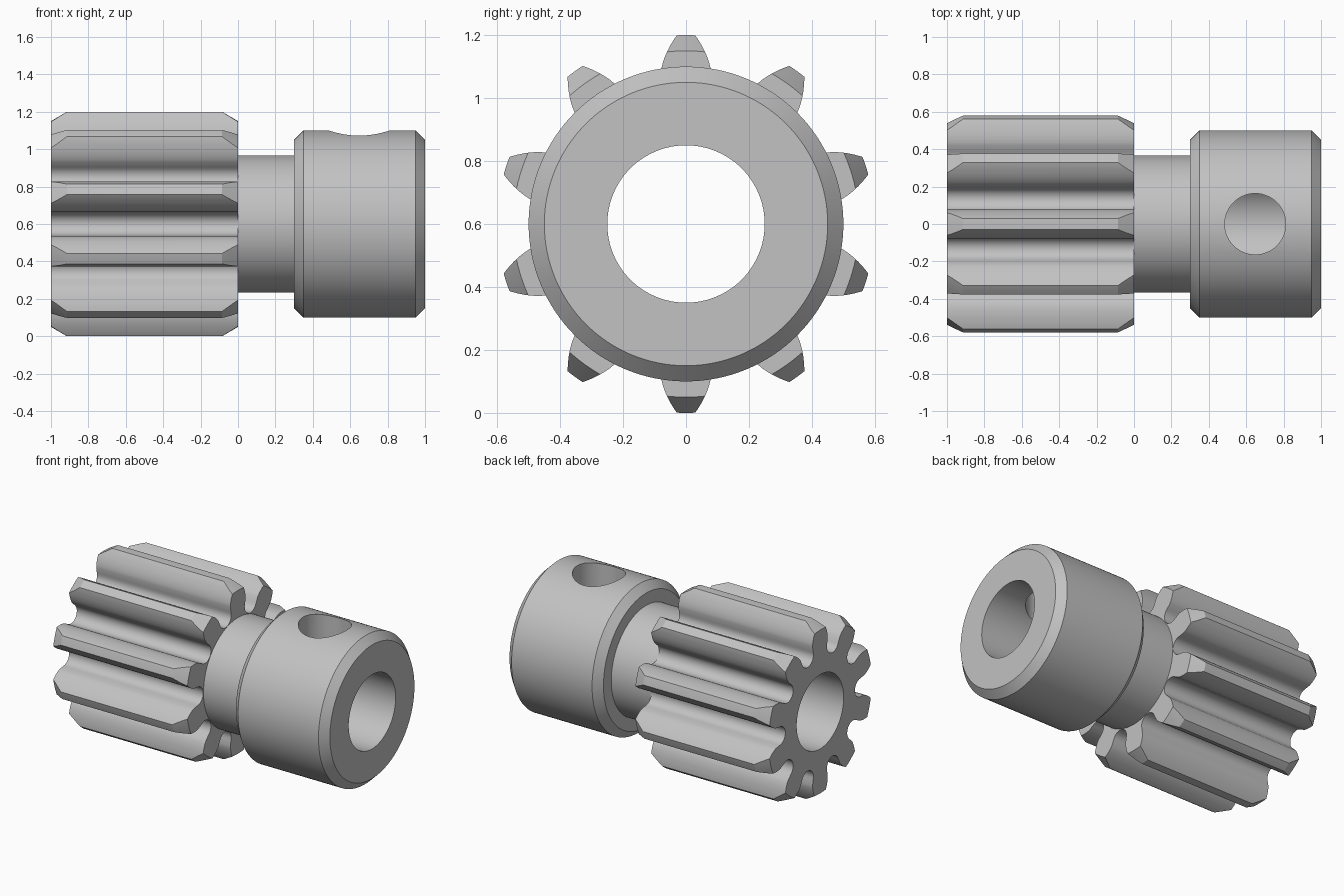
import bpy, bmesh
from math import sin, cos, tan, acos, pi, radians
from mathutils import Matrix

cube = bpy.data.objects.get("Cube")
if cube:
    bpy.data.objects.remove(cube, do_unlink=True)

AXIS_Z = 0.6       # height of the shaft axis
TEETH = 10
PITCH_R = 0.5
BASE_R = PITCH_R * cos(radians(20))

steel = bpy.data.materials.new("light_grey_steel")
steel.use_nodes = True
GREY = (0.54, 0.54, 0.54, 1)
steel.diffuse_color = GREY
steel.node_tree.nodes["Principled BSDF"].inputs["Base Color"].default_value = GREY


def loft(name, rings):
    """Closed solid through equal-length rings of points, capped at both ends."""
    bm = bmesh.new()
    loops = [[bm.verts.new(p) for p in ring] for ring in rings]
    for a, b in zip(loops, loops[1:]):
        for i in range(len(a)):
            j = (i + 1) % len(a)
            bm.faces.new((a[i], a[j], b[j], b[i]))
    bm.faces.new(loops[0])
    bm.faces.new(loops[-1])
    bmesh.ops.recalc_face_normals(bm, faces=bm.faces)
    mesh = bpy.data.meshes.new(name)
    bm.to_mesh(mesh)
    bm.free()
    mesh.materials.append(steel)
    obj = bpy.data.objects.new(name, mesh)
    bpy.context.collection.objects.link(obj)
    return obj


def turned(name, profile, segments=96):
    """Solid of revolution about the shaft axis from (x, radius) points."""
    turn = [2 * pi * i / segments for i in range(segments)]
    return loft(name, [[(x, r * cos(t), AXIS_Z + r * sin(t)) for t in turn]
                       for x, r in profile])


def cut(obj, tool, operation):
    mod = obj.modifiers.new(operation.title(), 'BOOLEAN')
    mod.operation, mod.object, mod.solver = operation, tool, 'EXACT'
    bpy.context.view_layer.objects.active = obj
    bpy.ops.object.modifier_apply(modifier=mod.name)


def half_angle(r):
    """Half the angular thickness of an involute tooth at radius r."""
    a, p = acos(BASE_R / r), radians(20)
    return pi / (2 * TEETH) + (tan(p) - p) - (tan(a) - a)


# Tooth outline: two involute flanks, then a rounded gullet
outline = []
radii = [0.475 + 0.145 * i / 10 for i in range(11)]
GULLET_C, GULLET_R = 0.432, 0.062
for k in range(TEETH):
    mid = pi / 2 + 2 * pi * k / TEETH
    flank = [(r, mid - half_angle(r)) for r in radii]
    flank += [(r, mid + half_angle(r)) for r in reversed(radii)]
    outline += [(r * cos(t), r * sin(t)) for r, t in flank]
    g = mid + pi / TEETH
    for i in range(13):
        t = g - pi / 2 - pi * i / 12
        outline.append((GULLET_C * cos(g) + GULLET_R * cos(t),
                        GULLET_C * sin(g) + GULLET_R * sin(t)))

# Toothed section, trimmed to a chamfered barrel
gear = loft("toothed_gear", [[(x, y, AXIS_Z + z) for y, z in outline]
                             for x in (-1.1, 0.1)])
barrel = turned("gear_trim_cutter",
                [(-1, 0.55), (-0.915, 0.6), (-0.085, 0.6), (0, 0.55)], 180)
cut(gear, barrel, 'INTERSECT')

# Neck and chamfered collar
hub = turned("neck_and_collar", [(0, 0.367), (0.3, 0.367), (0.3, 0.45),
                                 (0.35, 0.5), (0.95, 0.5), (1, 0.45)], 128)

# Shaft bore through both parts
bore = turned("bore_cutter", [(-1.2, 0.25), (1.2, 0.25)])
cut(gear, bore, 'DIFFERENCE')
cut(hub, bore, 'DIFFERENCE')

# Set screw hole through the top of the collar
screw = turned("screw_hole_cutter", [(0, 0.163), (0.8, 0.163)], 64)
screw.data.transform(Matrix.Translation((0.648, 0, AXIS_Z))
                     @ Matrix.Rotation(-pi / 2, 4, 'Y')
                     @ Matrix.Translation((0, 0, -AXIS_Z)))
cut(hub, screw, 'DIFFERENCE')

# Drop the neck's hidden end face against the gear
bm = bmesh.new()
bm.from_mesh(hub.data)
hidden = [f for f in bm.faces if all(abs(v.co.x) < 1e-4 for v in f.verts)]
bmesh.ops.delete(bm, geom=hidden, context='FACES')
bm.to_mesh(hub.data)
bm.free()

for tool in (barrel, bore, screw):
    bpy.data.objects.remove(tool, do_unlink=True)

# Smooth curved faces, crisp machined edges
bpy.ops.object.select_all(action='DESELECT')
for obj in (gear, hub):
    obj.select_set(True)
bpy.context.view_layer.objects.active = gear
bpy.ops.object.shade_smooth_by_angle(angle=radians(25))
